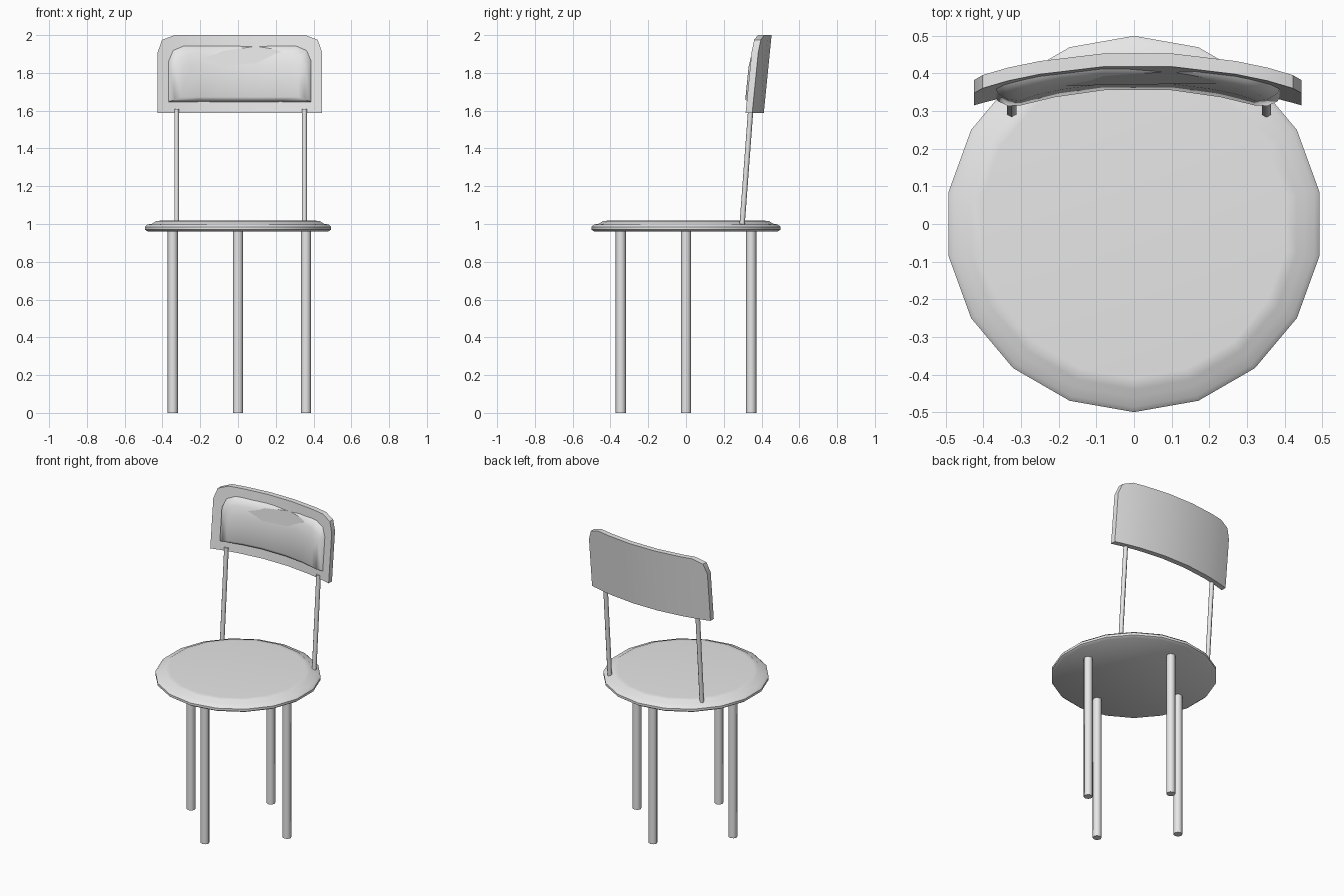
import bpy, bmesh, math
from mathutils import Vector

cube = bpy.data.objects.get("Cube")
if cube:
    bpy.data.objects.remove(cube)

grey = bpy.data.materials.new("light grey")
grey.use_nodes = True
grey.diffuse_color = (0.8, 0.8, 0.8, 1)
grey.node_tree.nodes["Principled BSDF"].inputs["Base Color"].default_value = (0.8, 0.8, 0.8, 1)

CX = 0.01  # sideways centre of the backrest


def finish(name, bm, angle=40):
    bmesh.ops.recalc_face_normals(bm, faces=bm.faces)
    mesh = bpy.data.meshes.new(name)
    bm.to_mesh(mesh)
    bm.free()
    mesh.materials.append(grey)
    ob = bpy.data.objects.new(name, mesh)
    bpy.context.collection.objects.link(ob)
    bpy.ops.object.select_all(action='DESELECT')
    ob.select_set(True)
    bpy.context.view_layer.objects.active = ob
    bpy.ops.object.shade_smooth_by_angle(angle=math.radians(angle))
    return ob


def loft(bm, rings, cap_start=True, cap_end=True):
    """Bridge closed rings of points and cap the ends."""
    loops = [[bm.verts.new(p) for p in ring] for ring in rings]
    for a, b in zip(loops, loops[1:]):
        for i in range(len(a)):
            j = (i + 1) % len(a)
            bm.faces.new((a[i], a[j], b[j], b[i]))
    if cap_start:
        bm.faces.new(loops[0])
    if cap_end:
        bm.faces.new(loops[-1])


def circle(x, y, z, r, sides):
    steps = [math.tau * (i / sides + 0.25) for i in range(sides)]
    return [(x + r * math.cos(t), y + r * math.sin(t), z) for t in steps]


def rod(name, start, end, r, sides):
    bm = bmesh.new()
    loft(bm, [circle(*start, r, sides), circle(*end, r, sides)])
    finish(name, bm, 65)


# Seat: round pad with a soft rim
bm = bmesh.new()
profile = [(0.485, 0.96), (0.5, 0.97), (0.5, 0.985), (0.487, 0.997),
           (0.46, 1.002), (0.44, 1.016), (0.41, 1.018)]
loft(bm, [circle(0, 0, z, r, 18) for r, z in profile])
finish("seat", bm)

# Four straight legs in a diamond
for name, x, y in (("right_leg", -0.345, 0), ("left_leg", 0.36, 0),
                   ("front_leg", 0, -0.345), ("back_leg", 0, 0.345)):
    rod(name, (x, y, 0), (x, y, 0.965), 0.027, 8)

# Leaning posts that carry the backrest
for name, x in (("right_post", -0.325), ("left_post", 0.352)):
    rod(name, (x, 0.297, 0.995), (x, 0.343, 1.61), 0.014, 6)


def panel_front(x, z):
    """Depth of the curved, leaning front face of the backrest."""
    return 0.38 + 0.1 * (z - 1.59) - 0.34 * x * x


# Backrest: curved board with clipped top corners
half = [(0.09, 2.0), (0.26, 2.0), (0.345, 2.0), (0.412, 1.975), (0.435, 1.91)]
columns = [(-x, z) for x, z in reversed(half)] + half
bm = bmesh.new()
sections = []
for x, top in columns:
    sections.append([(CX + x, panel_front(x, z) + d, z)
                     for z, d in ((1.587, 0), (top, 0), (top, 0.035), (1.587, 0.035))])
loft(bm, sections)
finish("backrest", bm, 30)


# Back cushion: rounded pad following the curve of the board
def pad_ring(w, bottom, top, corner, lift):
    right = [(0.09, bottom), (0.22, bottom), (w, bottom), (w, top - corner),
             (w - 0.3 * corner, top - 0.3 * corner), (w - corner, top),
             (0.2, top), (0.09, top)]
    outline = right + [(-x, z) for x, z in reversed(right)]
    return [Vector((CX + x, panel_front(x, z) - lift * (1 + 4 * x * x), z))
            for x, z in outline]


bm = bmesh.new()
rings = [pad_ring(0.38, 1.645, 1.945, 0.08, -0.004),
         pad_ring(0.372, 1.65, 1.938, 0.08, 0.008),
         pad_ring(0.345, 1.657, 1.90, 0.07, 0.022),
         pad_ring(0.31, 1.672, 1.84, 0.05, 0.029)]
loft(bm, rings, cap_end=False)
# Fill the curved front of the pad with strips across matching points
bm.verts.ensure_lookup_table()
face = bm.verts[-16:]
n = len(face)
for a, b, c, d in ((0, 1, 6, 7), (1, 2, 5, 6), (8, 9, 14, 15), (9, 10, 13, 14), (15, 0, 7, 8)):
    bm.faces.new((face[a], face[b], face[c], face[d]))
bm.faces.new((face[2], face[3], face[4], face[5]))
bm.faces.new((face[10], face[11], face[12], face[13]))
finish("back_cushion", bm, 50)
